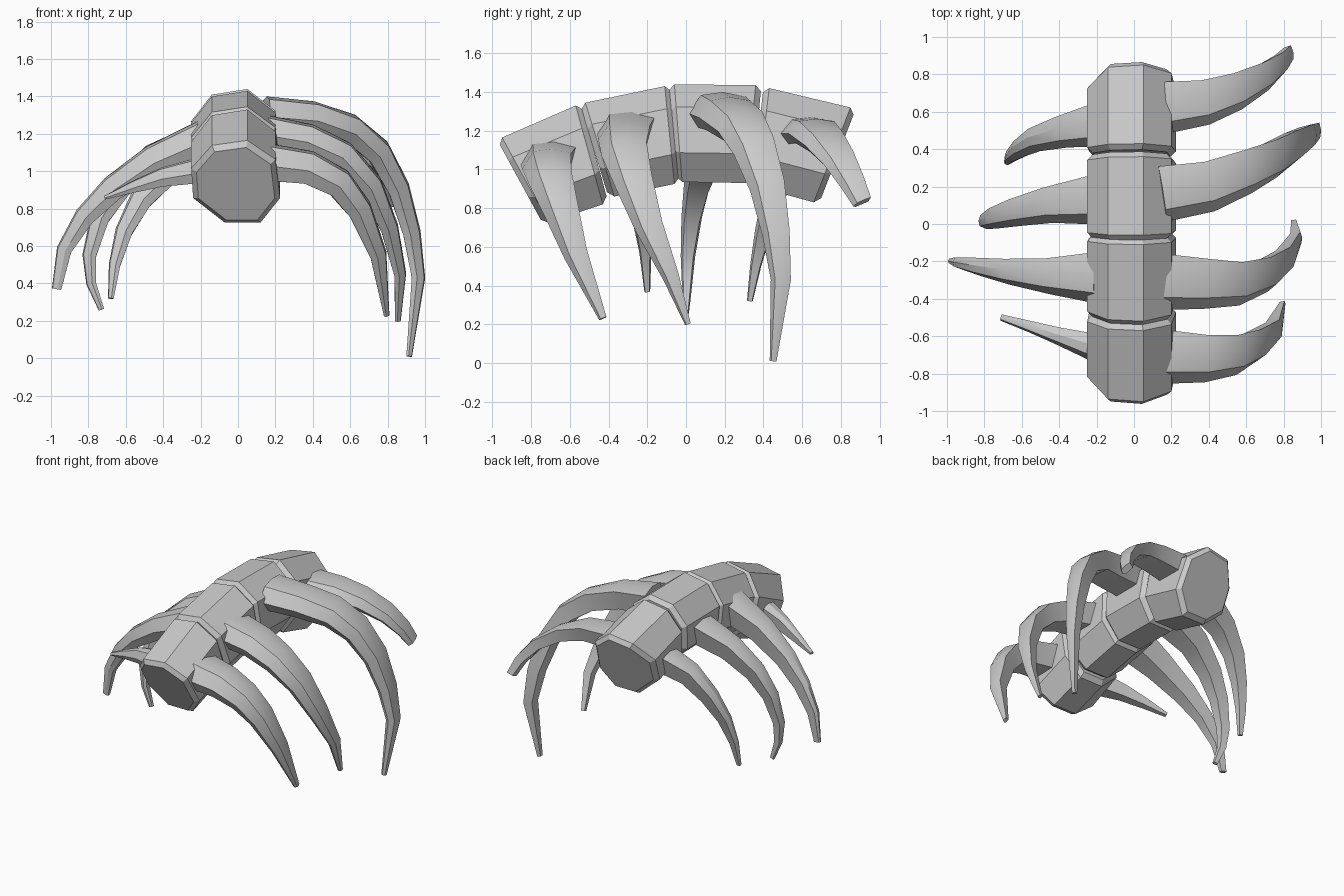
import bpy, bmesh
from mathutils import Vector as V

if "Cube" in bpy.data.objects:
    bpy.data.objects.remove(bpy.data.objects["Cube"])


def loft(name, rings, smooth=False):
    """Skin a list of equal-length closed rings and cap both ends."""
    bm = bmesh.new()
    vr = [[bm.verts.new(p) for p in r] for r in rings]
    n = len(rings[0])
    for a, b in zip(vr, vr[1:]):
        for i in range(n):
            j = (i + 1) % n
            bm.faces.new((a[i], a[j], b[j], b[i]))
    bm.faces.new(vr[0])
    bm.faces.new(vr[-1])
    bmesh.ops.recalc_face_normals(bm, faces=bm.faces)
    me = bpy.data.meshes.new(name)
    bm.to_mesh(me)
    bm.free()
    ob = bpy.data.objects.new(name, me)
    bpy.context.collection.objects.link(ob)
    if smooth:
        bpy.ops.object.select_all(action='DESELECT')
        ob.select_set(True)
        bpy.context.view_layer.objects.active = ob
        bpy.ops.object.shade_smooth_by_angle(angle=0.5)
    return ob


# Vertebrae: lopsided octagon, (x, fraction of height)
OCT = [(-.07, 0), (.12, 0), (.225, .3), (.2, .77),
       (.05, 1), (-.14, .94), (-.25, .66), (-.24, .3)]


def ring(top, bottom, skew=0):
    """Octagon between two (y, z) points; skew pulls the left side in y."""
    t, b = V((0, *top)), V((0, *bottom))
    return [b.lerp(t, f) + V((x, skew if x < -.2 else 0, 0)) for x, f in OCT]


def inset(r, push):
    c = sum(r, V()) / len(r)
    return [c + (p - c) * .88 + push for p in r]


# front top, front bottom, back top, back bottom as (y, z)
SPINE = [((-.95, 1.165), (-.71, .725), (-.57, 1.33), (-.43, .82)),
         ((-.52, 1.345), (-.37, .86), (-.11, 1.43), (-.06, .925)),
         ((-.06, 1.44), (-.02, .935), (.36, 1.435), (.31, .93)),
         ((.43, 1.42), (.37, .91), (.85, 1.32), (.66, .83))]
for i, (ft, fb, bt, bb) in enumerate(SPINE):
    f = ring(ft, fb, .05 if i == 0 else 0)
    b = ring(bt, bb, -.06 if i == 3 else 0)
    d = (sum(b, V()) - sum(f, V())).normalized() * .03
    loft(f"vertebra_{i + 1}", [inset(f, -d), f, b, inset(b, d)])

# Ribs: strap section with a broad chamfer along the front edge
SECTION = [(-.5, -.1), (-.28, .42), (.1, .5), (.5, .36), (.36, -.5), (-.36, -.5)]


def rib(name, path, w0, t0, w1, t1, power):
    pts = [V(p) for p in path]
    dist = [0]
    for a, b in zip(pts, pts[1:]):
        dist.append(dist[-1] + (b - a).length)
    rings = []
    for i, p in enumerate(pts):
        tan = (pts[min(i + 1, len(pts) - 1)] - pts[max(i - 1, 0)]).normalized()
        u = V((0, 1, 0))
        u = (u - tan * u.dot(tan)).normalized()
        v = tan.cross(u)
        if v.z * 1.5 + v.x * p.x < 0:
            v = -v
        s = dist[i] / dist[-1]
        w = w1 + (w0 - w1) * (1 - s ** power)
        t = t1 + (t0 - t1) * (1 - s ** 1.25)
        rings.append([p + u * a * w + v * b * t for a, b in SECTION])
    loft(name, rings, True)


# Right side ribs, front to back: path, root width/thickness, tip width/thickness
RIGHT = [
    ([(.15, -.71, 1.05), (.38, -.72, 1.02), (.54, -.70, .94), (.65, -.65, .80),
      (.75, -.57, .56), (.795, -.43, .23)], .29, .2, .04, .03),
    ([(.15, -.31, 1.21), (.38, -.32, 1.17), (.56, -.32, 1.09), (.71, -.27, .93),
      (.81, -.19, .7), (.868, -.08, .45), (.855, .01, .2)], .3, .18, .03, .03),
    ([(.15, .16, 1.31), (.4, .2, 1.29), (.6, .28, 1.23), (.75, .35, 1.11),
      (.86, .42, .91), (.93, .465, .67), (.965, .49, .43),
      (.915, .45, .01)], .3, .18, .035, .03),
    ([(.15, .62, 1.2), (.38, .65, 1.2), (.55, .71, 1.15), (.7, .79, 1.05),
      (.79, .86, .93), (.83, .91, .83)], .28, .14, .1, .05)]
# Left side ribs, front to back
LEFT = [
    ([(-.18, -.67, 1.01), (-.4, -.6, .97), (-.55, -.55, .92),
      (-.71, -.5, .86)], .16, .14, .035, .02),
    ([(-.18, -.29, 1.18), (-.45, -.28, 1.06), (-.67, -.255, .91),
      (-.82, -.23, .76), (-.93, -.21, .58), (-.97, -.2, .37)], .28, .19, .03, .05),
    ([(-.18, .13, 1.18), (-.45, .1, 1.07), (-.63, .06, .92), (-.74, .03, .75),
      (-.795, .01, .55), (-.785, .005, .4), (-.73, 0, .26)], .27, .18, .03, .03),
    ([(-.18, .53, 1.09), (-.38, .49, 1.0), (-.52, .45, .85), (-.61, .4, .68),
      (-.66, .36, .5), (-.68, .33, .32)], .23, .17, .03, .03)]
for side, ribs, power in (("right", RIGHT, 1.15), ("left", LEFT, .75)):
    for i, args in enumerate(ribs):
        rib(f"{side}_rib_{i + 1}", *args, power)
